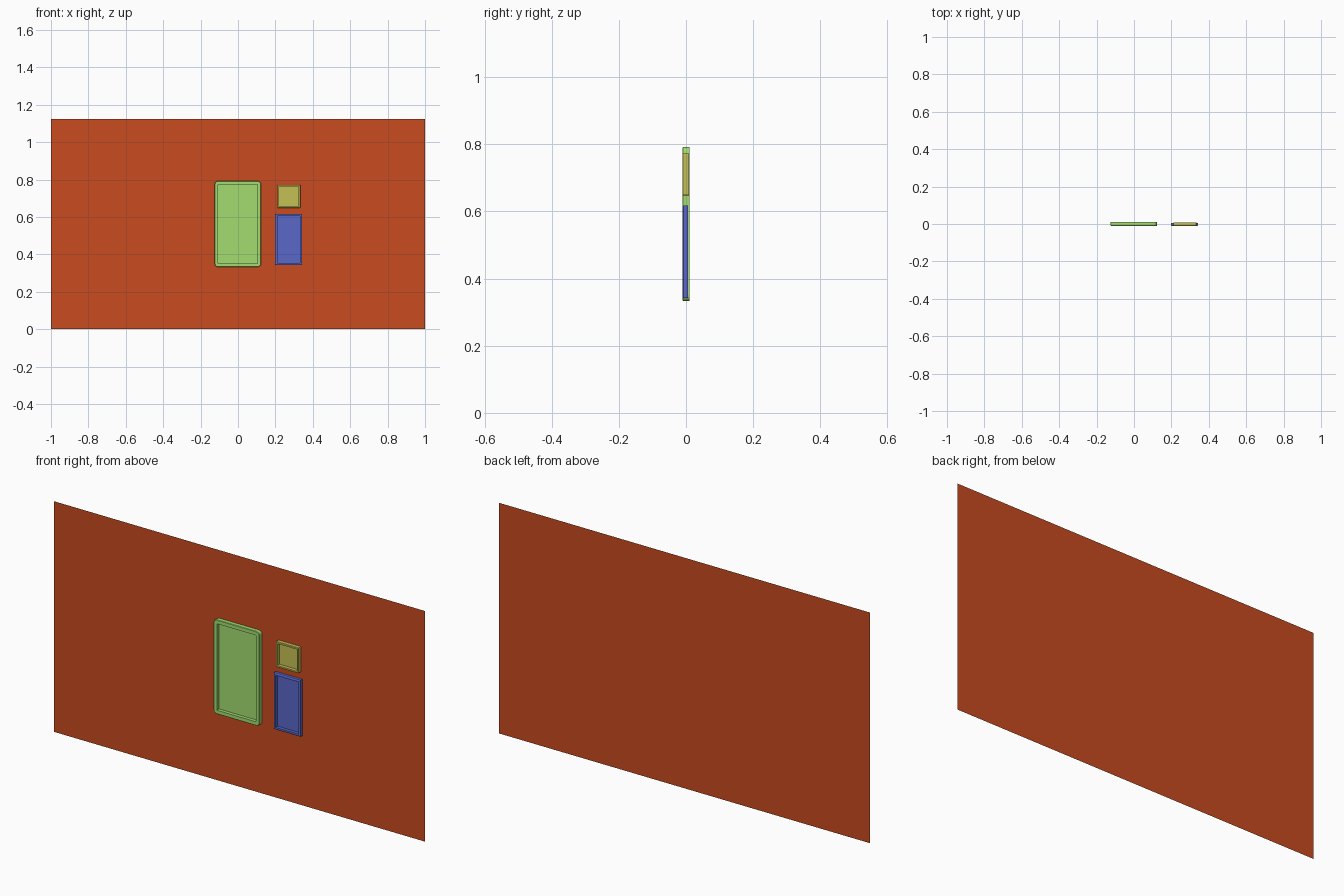
import bpy, bmesh, math

if "Cube" in bpy.data.objects:
    bpy.data.objects.remove(bpy.data.objects["Cube"])

def material(name, rgb):
    m = bpy.data.materials.new(name)
    m.diffuse_color = (*rgb, 1)
    m.use_nodes = True
    m.node_tree.nodes["Principled BSDF"].inputs["Base Color"].default_value = m.diffuse_color
    return m

def make_object(name, bm, rgb):
    mesh = bpy.data.meshes.new(name)
    bm.to_mesh(mesh)
    bm.free()
    ob = bpy.data.objects.new(name, mesh)
    bpy.context.collection.objects.link(ob)
    mesh.materials.append(material(name + "_paint", rgb))
    return ob

def rounded_loop(bm, x0, x1, z0, z1, y, r, segs=4):
    # rounded rectangle in the XZ plane
    corners = [(x1 - r, z1 - r), (x0 + r, z1 - r), (x0 + r, z0 + r), (x1 - r, z0 + r)]
    return [bm.verts.new((cx + r * math.cos(a), y, cz + r * math.sin(a)))
            for i, (cx, cz) in enumerate(corners)
            for a in [math.pi / 2 * (i + k / segs) for k in range(segs + 1)]]

def picture(name, x0, x1, z0, z1, section, rgb):
    # frame section of (inset, y, corner radius), back to front, then into the recess
    bm = bmesh.new()
    loops = [rounded_loop(bm, x0 + i, x1 - i, z0 + i, z1 - i, y, r) for i, y, r in section]
    for a, b in zip(loops, loops[1:]):
        n = len(a)
        for k in range(n):
            bm.faces.new((a[k], a[(k + 1) % n], b[(k + 1) % n], b[k]))
    bm.faces.new(loops[-1])
    bm.faces.new(loops[0])
    bmesh.ops.remove_doubles(bm, verts=bm.verts, dist=0.0001)
    bmesh.ops.recalc_face_normals(bm, faces=bm.faces)
    return make_object(name, bm, rgb)

# thin wall sheet behind the pictures
bm = bmesh.new()
bm.faces.new([bm.verts.new((x, 0.0105, z))
              for x, z in ((-1, 0), (1, 0), (1, 1.123), (-1, 1.123))])
make_object("wall", bm, (0.58, 0.07, 0.014))

# large frame with rounded outer corners
picture("large_picture", -0.125, 0.123, 0.333, 0.792,
        [(0, 0.0102, 0.018), (0, -0.0085, 0.018), (0.002, -0.0105, 0.016),
         (0.019, -0.0105, 0), (0.019, 0.006, 0)], (0.36, 0.72, 0.16))

# small square frame
picture("small_picture", 0.21, 0.333, 0.648, 0.772,
        [(0, 0.009, 0.003), (0, -0.0085, 0.003), (0.002, -0.0105, 0.002),
         (0.009, -0.0105, 0), (0.009, 0.006, 0)], (0.56, 0.53, 0.09))

# tall frame with a stepped edge
picture("tall_picture", 0.199, 0.343, 0.342, 0.617,
        [(0, 0.006, 0), (0, -0.008, 0), (0.004, -0.0105, 0),
         (0.011, -0.0105, 0), (0.011, 0.005, 0)], (0.10, 0.14, 0.58))
